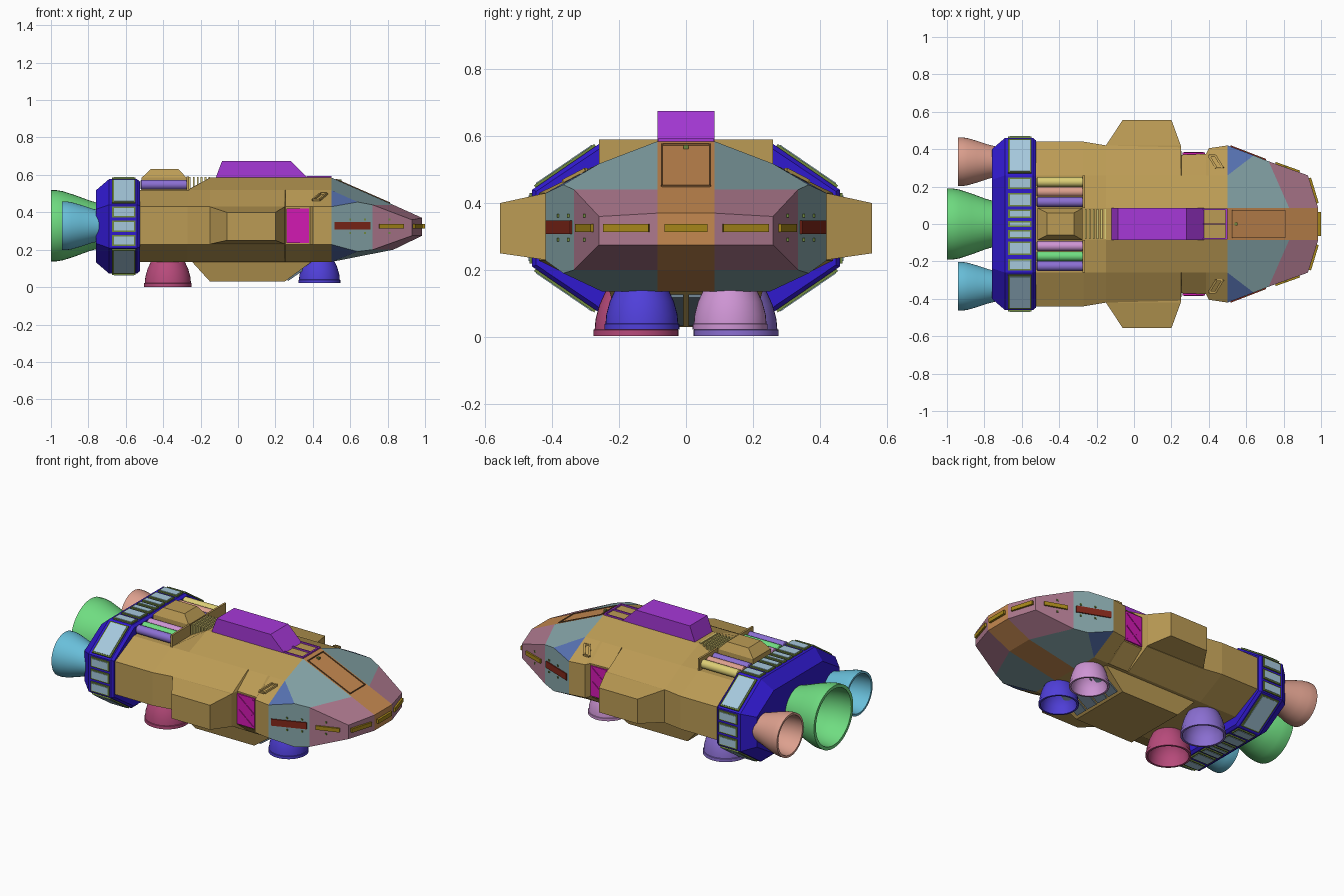
import bpy, bmesh, math
from mathutils import Vector

if "Cube" in bpy.data.objects:
    bpy.data.objects.remove(bpy.data.objects["Cube"])

COL = dict(gold=(.50, .33, .09), blue=(.03, .01, .62), sky=(.38, .58, .72), moss=(.16, .25, .05),
           teal=(.24, .38, .40), pink=(.42, .19, .27), orange=(.56, .25, .08), navy=(.09, .16, .42),
           violet=(.38, .04, .68), magenta=(.65, .01, .45), red=(.22, .02, .01), amber=(.38, .24, .01),
           green=(.16, .72, .22), cyan=(.14, .52, .70), salmon=(.72, .35, .27), wine=(.48, .07, .20),
           indigo=(.08, .05, .70), lilac=(.62, .30, .66), lavender=(.26, .16, .65), yellow=(.72, .62, .18),
           slate=(.14, .20, .25), brown=(.2, .09, .03))
MATS = {}


def mat(c):
    if c not in MATS:
        MATS[c] = bpy.data.materials.new(c)
        MATS[c].diffuse_color = (*COL[c], 1)
    return MATS[c]


def finish(name, bm, *cols):
    bmesh.ops.recalc_face_normals(bm, faces=bm.faces)
    me = bpy.data.meshes.new(name)
    bm.to_mesh(me)
    bm.free()
    for c in cols:
        me.materials.append(mat(c))
    ob = bpy.data.objects.new(name, me)
    bpy.context.collection.objects.link(ob)
    return ob


def loft(name, loops, col, caps=True):
    bm = bmesh.new()
    rings = [[bm.verts.new(p) for p in lp] for lp in loops]
    n = len(rings[0])
    for a, b in zip(rings, rings[1:]):
        for i in range(n):
            bm.faces.new((a[i], a[(i + 1) % n], b[(i + 1) % n], b[i]))
    if caps:
        bm.faces.new(rings[0])
        bm.faces.new(rings[-1])
    return finish(name, bm, col)


def smooth(ob, angle=35):
    bpy.ops.object.select_all(action='DESELECT')
    ob.select_set(True)
    bpy.context.view_layer.objects.active = ob
    bpy.ops.object.shade_smooth_by_angle(angle=math.radians(angle))


def lathe(name, prof, pos, axis, col, seg=40):
    """Revolve (radius, distance) pairs about an axis."""
    q = Vector(axis).to_track_quat('Z', 'Y')
    loops = [[Vector(pos) + q @ Vector((r * math.cos(2 * math.pi * i / seg), r * math.sin(2 * math.pi * i / seg), h))
              for i in range(seg)] for r, h in prof]
    smooth(loft(name, loops, col))


def box(name, c, s, col, rot=(0, 0, 0)):
    bm = bmesh.new()
    bmesh.ops.create_cube(bm, size=1)
    for v in bm.verts:
        v.co = Vector((v.co.x * s[0], v.co.y * s[1], v.co.z * s[2]))
    ob = finish(name, bm, col)
    ob.location, ob.rotation_euler = c, rot
    return ob


def bar(name, p, q, w, t, col, up=(0, 0, 1)):
    """Flat bar from p to q; w is its size along 'up', t its thickness."""
    p, q = Vector(p), Vector(q)
    d = (q - p).normalized()
    n = d.cross(Vector(up)).normalized()
    u = n.cross(d)
    loft(name, [[e + u * a * w / 2 + n * b * t / 2 for a, b in ((-1, -1), (1, -1), (1, 1), (-1, 1))]
                for e in (p, q)], col)


def mirrored(half):
    return half + [(x, -y, z) for x, y, z in reversed(half)]


# main hull
def section(x, zt, ys):
    return mirrored([(x, .085, zt), (x, .26, .518), (x, ys, .43), (x, ys, .228), (x, .25, .135)])


loft("hull", [section(*s) for s in ((-.53, .52, .44), (-.27, .52, .44), (-.15, .585, .42), (.25, .585, .41),
     (.255, .585, .37), (.385, .585, .375), (.40, .585, .405), (.5, .585, .42))], "gold")

# faceted nose
P = dict(T0=(.5, .085, .585), T1=(.83, .085, .44), T2=(.985, .085, .37), D0=(.985, .085, .275), D1=(.83, .085, .2),
         D2=(.5, .085, .135), M=(.5, .26, .518), S0=(.5, .42, .43), S1=(.64, .367, .455), S2=(.72, .335, .44),
         S3=(.93, .26, .36), U0=(.5, .42, .228), U1=(.64, .367, .19), U2=(.72, .335, .2), U3=(.93, .26, .275),
         B=(.5, .25, .135))
bm = bmesh.new()
V = [{k: bm.verts.new((x, y * s, z)) for k, (x, y, z) in P.items()} for s in (1, -1)]
panels = [["T0 M S1 S2 T1", "S0 S1 S2 U2 U1 U0", "D2 D1 U2 U1 B"],
          ["T1 S2 S3 T2", "S2 U2 U3 S3", "S3 U3 D0 T2", "D1 D0 U3 U2"], ["M S0 S1", "B U1 U0"]]
for i, group in enumerate(panels):
    for f in group:
        for side in V:
            bm.faces.new([side[k] for k in f.split()]).material_index = i
spine = ["T0", "T1", "T2", "D0", "D1", "D2"]
for a, b in zip(spine, spine[1:]):
    bm.faces.new((V[0][a], V[0][b], V[1][b], V[1][a])).material_index = 3
finish("nose", bm, "teal", "pink", "navy", "orange")


# bulges on belly and sides
def rect_xy(x0, x1, w, z):
    return [(x0, -w, z), (x1, -w, z), (x1, w, z), (x0, w, z)]


loft("belly", [rect_xy(-.25, .40, .23, .14), rect_xy(-.15, .25, .20, .03)], "gold")
for s in (1, -1):
    loft("side_pod", [[(a, s * y, c), (b, s * y, c), (b, s * y, d), (a, s * y, d)] for a, b, c, d, y in
         ((-.15, .25, .23, .43, .40), (-.15, .25, .23, .43, .42), (-.06, .2, .25, .4, .557))], "gold")
# belly grille slats
for i in range(4):
    y = -.135 + i * .09
    bar("belly_slat", (.385, y, .122), (.265, y, .038), .075, .012, "slate", (0, 1, 0))

# tail ring
def octa(x, d):
    return mirrored([(x, .26 - d * .4, .577 - d), (x, .46 - d, .44 - d * .4), (x, .46 - d, .21 + d * .4),
                     (x, .26 - d * .4, .073 + d)])


loft("tail_ring", [octa(-.76, .06), octa(-.69, 0), octa(-.54, 0), octa(-.525, .012)], "blue")
# framed panels around the ring
loop = [Vector(p) for p in octa(-.61, 0)]
slots = {0: [(.05, .95)], 1: [(.04, .30), (.37, .63), (.70, .96)], 2: [(.05, .95)],
         3: [(.02, .14), (.18, .32), (.35, .44), (.47, .53), (.56, .65), (.68, .82), (.86, .98)]}
for k in range(8):
    a, b = loop[k], loop[(k + 1) % 8]
    key = {4: 2, 5: 1, 6: 0, 7: 3}.get(k, k)
    for f0, f1 in slots[key]:
        p, q = a.lerp(b, f0), a.lerp(b, f1)
        g = (q - p).normalized() * .008
        bar("panel_frame", p, q, .125, .016, "moss", (1, 0, 0))
        bar("ring_panel", p + g, q - g, .108, .021, "sky", (1, 0, 0))


# engine bells
def bell(R, r, L):
    return [(r, 0), (r * 1.12, L * .2), (r + (R - r) * .62, L * .5), (R * .97, L * .75), (R, L * .88), (R, L),
            (R * .9, L), (R * .87, L * .75), (r + (R - r) * .4, L * .5), (r * .8, L * .2)]


lathe("main_engine", bell(.19, .12, .26), (-.74, 0, .328), (-1, 0, 0), "green")
for s, c in ((1, "salmon"), (-1, "cyan")):
    lathe("side_engine", bell(.13, .082, .20), (-.74, s * .333, .328), (-1, 0, 0), c)


# landing thrusters
def dome(R, L):
    return [(R * .55, 0), (R * .72, L * .22), (R * .86, L * .45), (R * .95, L * .7), (R * .97, L * .88), (R, L * .89),
            (R, L), (R * .9, L), (R * .85, L * .7), (R * .7, L * .4), (R * .4, L * .22)]


for s, cf, cr in ((1, "lilac", "lavender"), (-1, "indigo", "wine")):
    lathe("front_thruster", dome(.112, .15), (.435, s * .132, .172), (0, 0, -1), cf)
    lathe("rear_thruster", dome(.127, .17), (-.375, s * .15, .172), (0, 0, -1), cr)

# dorsal fairing and its front rails
loft("dorsal_fairing", [rect_xy(-.12, .375, .085, .583), rect_xy(-.085, .28, .085, .675)], "violet")
for y in (-.08, 0, .08):
    box("dorsal_rail", (.435, y, .588), (.13, .008, .012), "violet")
box("dorsal_crossbar", (.495, 0, .588), (.01, .165, .012), "violet")

# roof rack: tanks, end plates, central box, ribs
for y, c in ((.225, "yellow"), (.172, "salmon"), (.118, "lavender"), (-.118, "lilac"), (-.172, "green"), (-.225, "lavender")):
    lathe("roof_tank", [(.022, 0), (.026, .004), (.026, .244), (.022, .248)], (-.52, y, .548), (1, 0, 0), c, 20)
for s in (1, -1):
    box("rack_plate", (-.269, s * .173, .553), (.012, .175, .075), "gold")
loft("roof_box", [rect_xy(-.515, -.275, .085, .515), rect_xy(-.515, -.275, .085, .585),
                  rect_xy(-.465, -.32, .06, .632)], "gold")
for i in range(6):
    box("roof_rib", (-.258 + i * .021, 0, .552), (.009, .16, .072), "yellow")

# nose hatch outline and handle
def on_nose(x, y):
    return (x, y, .585 - (x - .5) * .439 + .002)


hatch = [on_nose(.525, .072), on_nose(.81, .072), on_nose(.81, -.072), on_nose(.525, -.072)]
for i in range(4):
    bar("hatch_trim", hatch[i], hatch[(i + 1) % 4], .006, .006, "brown")
box("hatch_handle", on_nose(.545, 0), (.015, .015, .014), "moss")

for s in (1, -1):
    # side doors with braces
    box("side_door", (.32, s * .373, .328), (.12, .016, .185), "magenta")
    for a, b in ((.245, .328), (.328, .245), (.328, .41), (.41, .328)):
        bar("door_brace", (.27, s * .382, a), (.37, s * .382, b), .008, .008, "magenta")
    # hull side window frames
    w = [(.40, s * .365, .466), (.44, s * .30, .50), (.475, s * .30, .50), (.435, s * .365, .466)]
    for i in range(4):
        bar("window_trim", w[i], w[(i + 1) % 4], .01, .012, "gold")
    # nose light bars
    bar("red_light", (.515, s * .415, .328), (.705, s * .342, .328), .04, .012, "red")
    bar("side_light", (.755, s * .324, .325), (.885, s * .278, .325), .024, .016, "amber")
    bar("front_light", (.937, s * .245, .325), (.978, s * .11, .325), .024, .02, "amber")
    # rivets
    for x in (.60, .68, .81):
        y = .42 - (x - .5) * .386 if x < .72 else .335 - (x - .72) * .357
        for z in (.29, .362):
            box("rivet", (x, s * y, z), (.01, .01, .01), "moss")
box("tip_light", (.988, 0, .325), (.022, .13, .024), "amber")

for m in bpy.data.materials:
    if m.users and not m.is_grease_pencil:
        m.use_nodes = True
        m.node_tree.nodes["Principled BSDF"].inputs["Base Color"].default_value = m.diffuse_color
